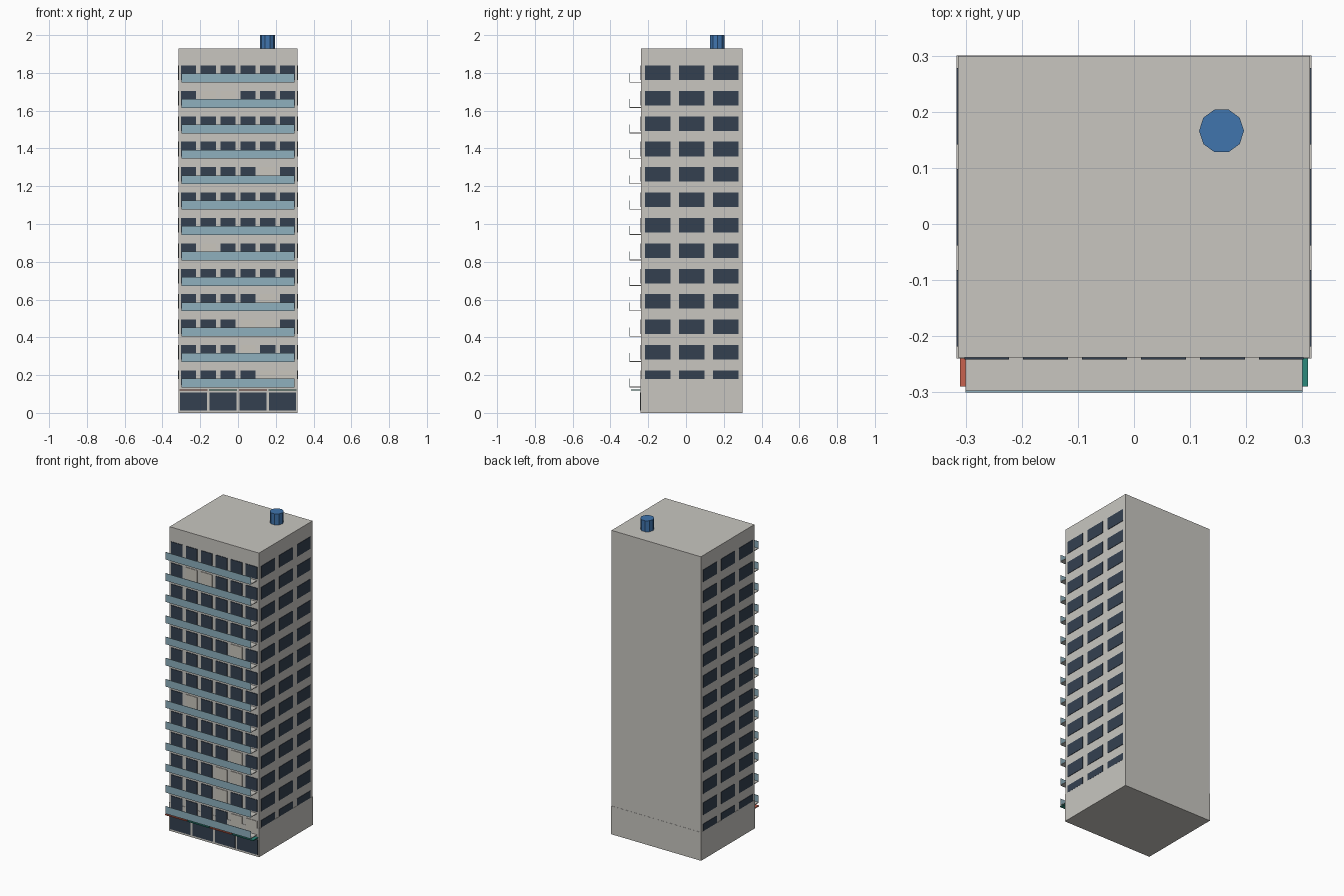
import bpy, bmesh, math
from mathutils import Matrix, Vector

old = bpy.data.objects.get("Cube")
if old:
    bpy.data.objects.remove(old, do_unlink=True)


def material(name, *srgb):
    """Flat material from 0-255 display values."""
    lin = [((c / 255 + 0.055) / 1.055) ** 2.4 for c in srgb]
    m = bpy.data.materials.new(name)
    m.use_nodes = True
    m.diffuse_color = (*lin, 1)
    bsdf = m.node_tree.nodes["Principled BSDF"]
    bsdf.inputs["Base Color"].default_value = (*lin, 1)
    bsdf.inputs["Roughness"].default_value = 0.9
    return m


WALL = material("concrete", 200, 198, 192)
BLIND = material("pale blind", 202, 198, 189)
GLASS = material("dark glass", 52, 64, 80)
RAIL = material("pale blue panel", 142, 176, 190)
TANK = material("blue tank", 64, 117, 174)
RED = material("red awning", 200, 98, 78)
TEAL = material("teal awning", 44, 138, 124)


def boxes(name, mat, spans):
    """One object made of boxes, each given as (x0, x1, y0, y1, z0, z1)."""
    bm = bmesh.new()
    for x0, x1, y0, y1, z0, z1 in spans:
        mid = Vector((x0 + x1, y0 + y1, z0 + z1)) / 2
        size = Matrix.Diagonal((x1 - x0, y1 - y0, z1 - z0, 1))
        bmesh.ops.create_cube(bm, size=1, matrix=Matrix.Translation(mid) @ size)
    mesh = bpy.data.meshes.new(name)
    bm.to_mesh(mesh)
    bm.free()
    mesh.materials.append(mat)
    obj = bpy.data.objects.new(name, mesh)
    bpy.context.collection.objects.link(obj)
    return obj


BASE_TOP, ROOF = 0.18, 1.93
FLOORS, STEP = 13, 0.1345
SIDE, FRONT, BACK = 0.314, -0.238, 0.299

# Tower block on a slightly wider ground floor
boxes("ground_floor", WALL, [(-0.316, 0.316, -0.24, 0.3, 0, BASE_TOP)])
boxes("tower", WALL, [(-SIDE, SIDE, FRONT, BACK, BASE_TOP, ROOF)])

# Front windows: closed blinds by floor, counted from the bottom
closed = {0: (4, 5), 1: (3,), 2: (3, 4), 3: (4,), 5: (1,), 8: (4,), 11: (1, 2)}
glass, blinds, sides, slabs, rails = [], [], [], [], []
for floor in range(FLOORS):
    z = 0.148 + floor * STEP
    low, high = max(z, BASE_TOP), z + 0.077
    for col in range(6):
        x = (col - 2.5) * 0.105
        group = blinds if col in closed.get(floor, ()) else glass
        group.append((x - 0.04, x + 0.04, -0.2415, FRONT, z, high))

    # Side windows, three per floor on both flanks
    for y in (-0.15, 0.03, 0.21):
        for x0, x1 in ((-0.3165, -SIDE), (SIDE, 0.3165)):
            sides.append((x0, x1, y - 0.068, y + 0.068, low, high))

    # Balcony floor and front panel
    slabs.append((-0.3, 0.3, -0.297, FRONT, z - 0.013, z - 0.009))
    rails.append((-0.3, 0.3, -0.3, -0.297, z - 0.013, z + 0.034))

boxes("front_windows", GLASS, glass)
boxes("closed_blinds", BLIND, blinds)
boxes("side_windows", GLASS, sides)
boxes("balcony_floors", WALL, slabs)
boxes("balcony_panels", RAIL, rails)

# Shop fronts with thin alternating awnings
shops, awnings = [], ([], [])
for i in range(4):
    x = (i - 1.5) * 0.157
    shops.append((x - 0.0715, x + 0.0715, -0.243, -0.24, 0.013, 0.109))
    awnings[i % 2].append((x - 0.0745, x + 0.0745, -0.29, -0.24, 0.119, 0.125))
boxes("shop_windows", GLASS, shops)
boxes("red_awnings", RED, awnings[0])
boxes("teal_awnings", TEAL, awnings[1])

# Rooftop water tank
bpy.ops.mesh.primitive_cylinder_add(vertices=10, radius=0.04, depth=2 - ROOF,
                                    location=(0.156, 0.166, (2 + ROOF) / 2),
                                    rotation=(0, 0, math.pi / 10))
tank = bpy.context.object
tank.name = "water_tank"
tank.data.materials.append(TANK)
